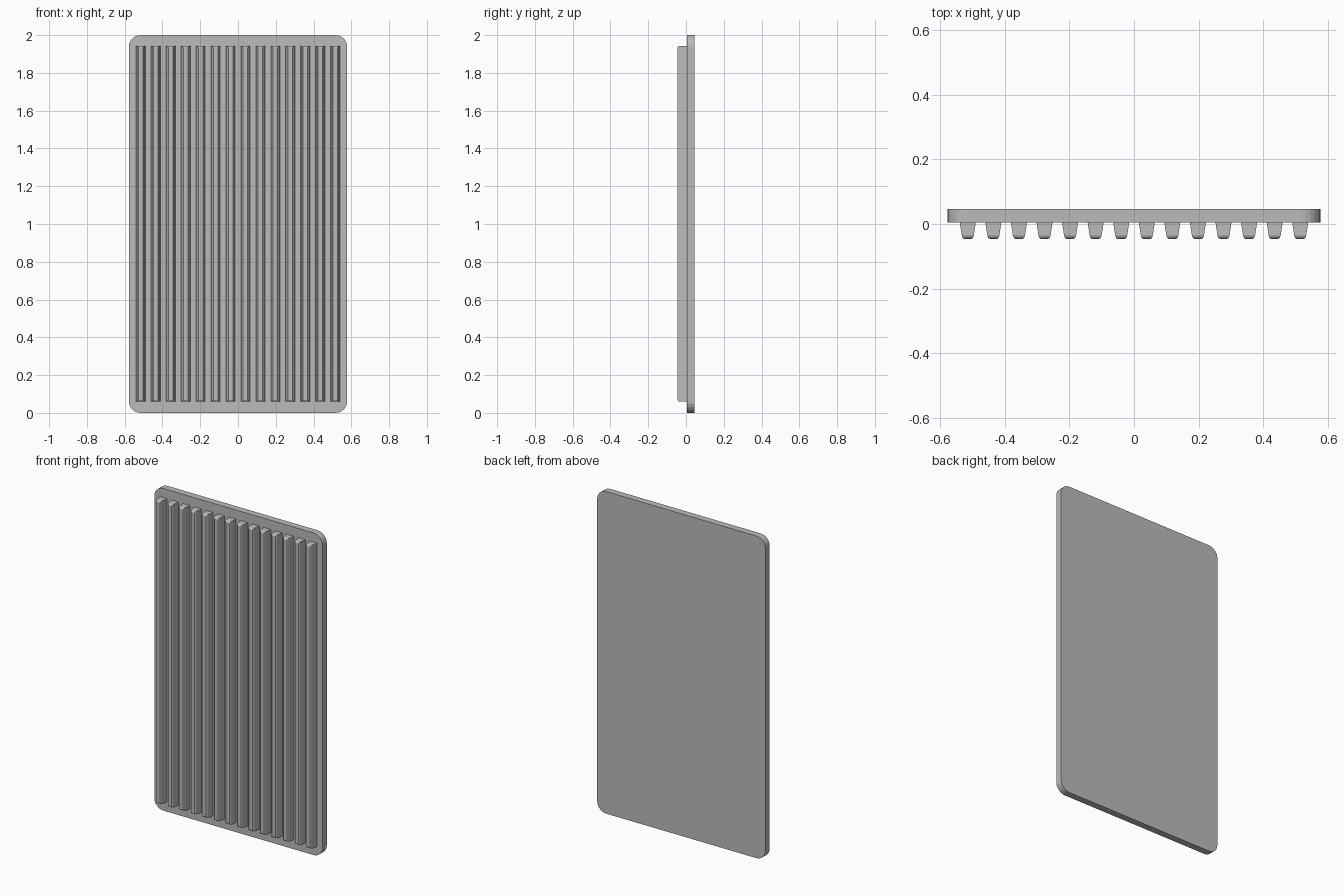
import bpy, bmesh, math

if "Cube" in bpy.data.objects:
    bpy.data.objects.remove(bpy.data.objects["Cube"])

grey = bpy.data.materials.new("mid_grey")
grey.diffuse_color = (0.5, 0.5, 0.5, 1)
grey.use_nodes = True
grey.node_tree.nodes["Principled BSDF"].inputs["Base Color"].default_value = grey.diffuse_color

HALF_W, HEIGHT, RADIUS = 0.578, 2.0, 0.062
BACK, FACE, TIP = 0.046, 0.004, -0.046


def loft(name, rings):
    """Skin a stack of matching outlines and cap both ends."""
    bm = bmesh.new()
    loops = [[bm.verts.new(p) for p in ring] for ring in rings]
    n = len(loops[0])
    for a, b in zip(loops, loops[1:]):
        for i in range(n):
            j = (i + 1) % n
            bm.faces.new((a[i], a[j], b[j], b[i]))
    bm.faces.new(loops[0])
    bm.faces.new(loops[-1])
    bmesh.ops.recalc_face_normals(bm, faces=bm.faces)
    mesh = bpy.data.meshes.new(name)
    bm.to_mesh(mesh)
    bm.free()
    mesh.materials.append(grey)
    obj = bpy.data.objects.new(name, mesh)
    bpy.context.collection.objects.link(obj)
    return obj


def rounded_outline(y, steps=6):
    pts = []
    for q, (sx, z) in enumerate([(1, HEIGHT - RADIUS), (-1, HEIGHT - RADIUS),
                                 (-1, RADIUS), (1, RADIUS)]):
        for s in range(steps + 1):
            a = math.pi / 2 * (q + s / steps)
            pts.append((sx * (HALF_W - RADIUS) + RADIUS * math.cos(a), y,
                        z + RADIUS * math.sin(a)))
    return pts


def rib_outline(x, y, half, inset):
    lo, hi = 0.06 + inset, 1.943 - inset
    return [(x - half, y, lo), (x + half, y, lo),
            (x + half, y, hi), (x - half, y, hi)]


# Flat backing panel with rounded corners
loft("panel", [rounded_outline(FACE), rounded_outline(BACK)])

# Row of tapered vertical ribs with softened tips
profile = [(FACE + 0.002, 0.025, 0), (TIP + 0.010, 0.0185, 0),
           (TIP + 0.004, 0.0165, 0.003), (TIP, 0.012, 0.009)]
COUNT, SPAN = 14, 0.515
for i in range(COUNT):
    x = -SPAN + 2 * SPAN * i / (COUNT - 1)
    loft(f"rib_{i + 1}", [rib_outline(x, *p) for p in profile])
